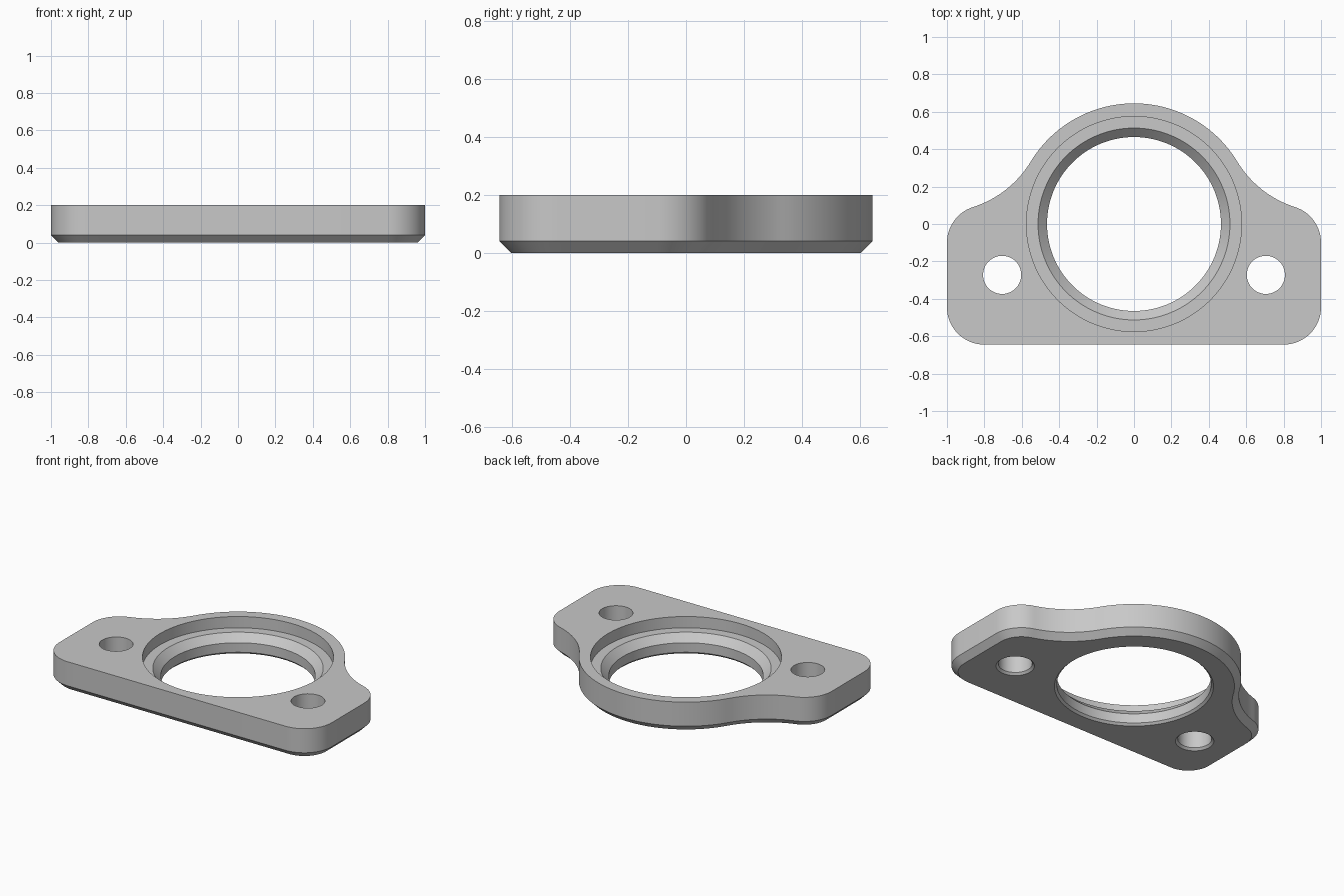
import bpy
import bmesh
from math import atan2, cos, hypot, pi, sin, tau

if "Cube" in bpy.data.objects:
    bpy.data.objects.remove(bpy.data.objects["Cube"], do_unlink=True)

THICK = 0.2           # plate thickness
CHAMFER = 0.04        # lower outside edge
EDGE_BREAK = 0.014    # lower edge of the openings
RING_R = 0.645        # rounded rear of the plate
CORNER_R = 0.2
NECK_R = 0.56         # hollow blend between ring and corners
CORNER = (0.8, -0.1)
FRONT_CORNER = (0.8, -0.445)


def arc(centre, radius, start, end, steps, side=1):
    """Points with outward normals; side -1 makes a hollow arc."""
    result = []
    for i in range(steps + 1):
        a = start + (end - start) * i / steps
        n = (cos(a), sin(a))
        result.append((centre[0] + radius * n[0], centre[1] + radius * n[1],
                       side * n[0], side * n[1]))
    return result


def plate_outline():
    # Centre of the hollow blend, tangent to the ring and the rear corner
    d, e = RING_R + NECK_R, CORNER_R + NECK_R
    span = hypot(*CORNER)
    base = atan2(CORNER[1], CORNER[0])
    along = (d * d - e * e + span * span) / (2 * span)
    across = (d * d - along * along) ** 0.5
    neck = (along * cos(base) - across * sin(base),
            along * sin(base) + across * cos(base))
    to_ring = atan2(neck[1], neck[0])
    to_corner = atan2(neck[1] - CORNER[1], neck[0] - CORNER[0])
    half = arc(FRONT_CORNER, CORNER_R, -pi / 2, 0, 16)
    half += arc(CORNER, CORNER_R, 0, to_corner, 14)
    half += arc(neck, NECK_R, to_corner + pi, to_ring + pi, 20, -1)[1:]
    half += arc((0, 0), RING_R, to_ring, pi / 2, 28)[1:]
    # Mirror to the other side, sharing the rear middle point
    return half + [(-x, y, -nx, ny) for x, y, nx, ny in reversed(half[:-1])]


bm = bmesh.new()
top_edges, bottom_edges = [], []


def wall(rings):
    """Join stacked rings of points, listed from top to bottom."""
    loops = [[bm.verts.new(p) for p in ring] for ring in rings]
    count = len(loops[0])
    for upper, lower in zip(loops, loops[1:]):
        for i in range(count):
            j = (i + 1) % count
            bm.faces.new((upper[i], upper[j], lower[j], lower[i]))
    for loop, store in ((loops[0], top_edges), (loops[-1], bottom_edges)):
        for i in range(count):
            store.append(bm.edges.get((loop[i], loop[(i + 1) % count])))


def round_opening(centre, profile, sides):
    wall([[(centre[0] + r * cos(tau * i / sides),
            centre[1] + r * sin(tau * i / sides), z) for i in range(sides)]
          for r, z in profile])


# Outside wall with chamfered lower edge
outline = plate_outline()
wall([[(x - nx * inset, y - ny * inset, z) for x, y, nx, ny in outline]
      for inset, z in ((0, THICK), (0, CHAMFER), (CHAMFER, 0))])

# Stepped central bore: recess, flat ledge, cone, straight bore
BORE_R = 0.465
round_opening((0, 0), [(0.575, THICK), (0.575, 0.125), (0.513, 0.125),
                       (BORE_R, 0.077), (BORE_R, EDGE_BREAK),
                       (BORE_R + EDGE_BREAK, 0)], 128)

# Bolt holes
BOLT_R = 0.102
for side in (-1, 1):
    round_opening((side * 0.705, -0.272),
                  [(BOLT_R, THICK), (BOLT_R, EDGE_BREAK),
                   (BOLT_R + EDGE_BREAK, 0)], 48)

# Flat top and bottom faces around the openings
for edges, up in ((top_edges, 1), (bottom_edges, -1)):
    bmesh.ops.triangle_fill(bm, edges=edges, use_beauty=True,
                            use_dissolve=False, normal=(0, 0, up))
bmesh.ops.recalc_face_normals(bm, faces=bm.faces[:])

mesh = bpy.data.meshes.new("flange_plate")
bm.to_mesh(mesh)
bm.free()
plate = bpy.data.objects.new("flange_plate", mesh)
bpy.context.collection.objects.link(plate)

# Plain grey metal
grey = bpy.data.materials.new("light_grey")
grey.use_nodes = True
colour = (0.58, 0.58, 0.58, 1)
grey.diffuse_color = colour
grey.node_tree.nodes["Principled BSDF"].inputs["Base Color"].default_value = colour
mesh.materials.append(grey)

bpy.ops.object.select_all(action="DESELECT")
plate.select_set(True)
bpy.context.view_layer.objects.active = plate
bpy.ops.object.shade_smooth_by_angle(angle=pi / 6)
